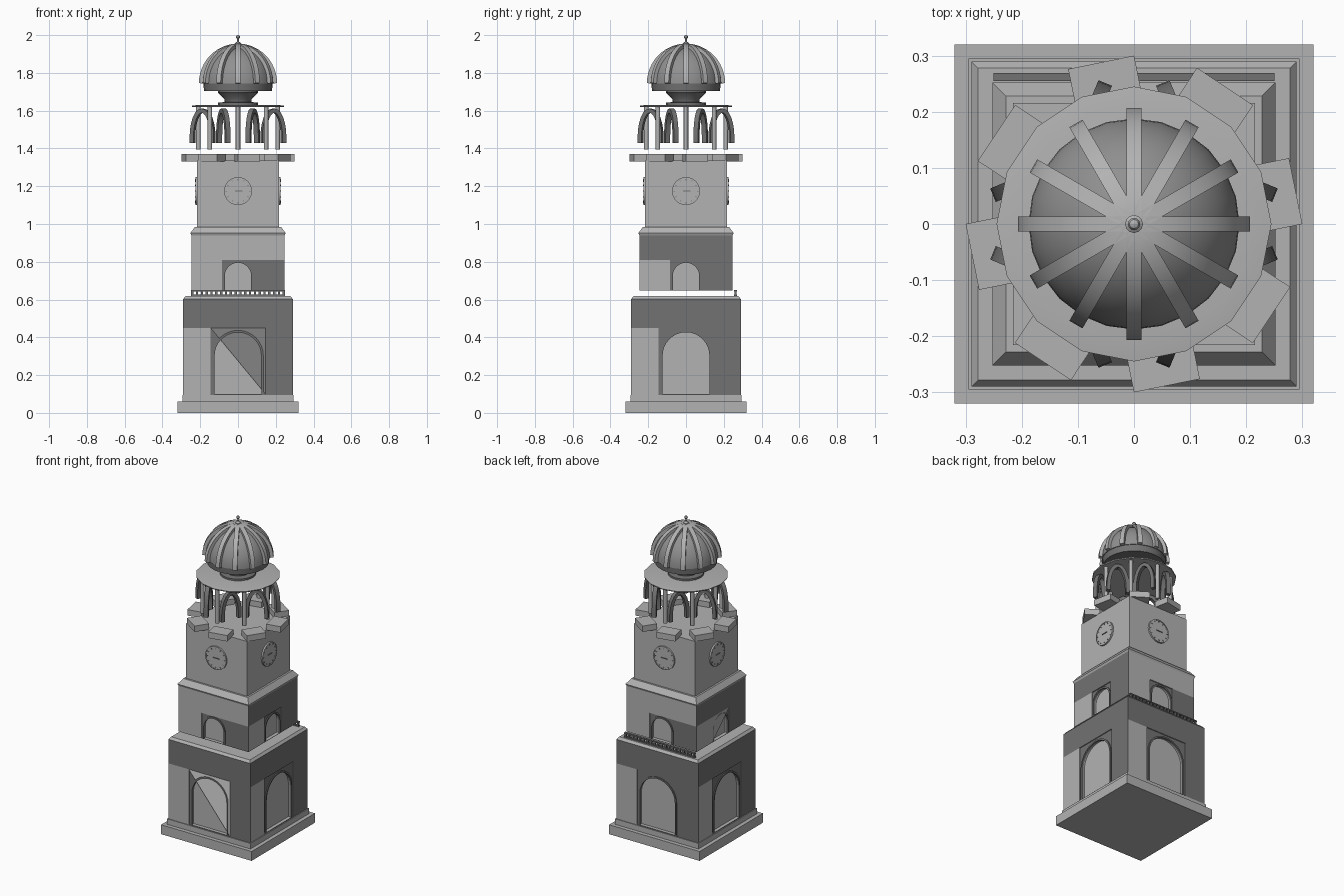
import bpy, bmesh
from math import pi, sin, cos, radians
from mathutils import Matrix, Vector

if "Cube" in bpy.data.objects:
    bpy.data.objects.remove(bpy.data.objects["Cube"])

ZAX = 'Z'


def stone(name, v):
    m = bpy.data.materials.new(name)
    m.diffuse_color = (v, v, v, 1)
    m.use_nodes = True
    m.node_tree.nodes["Principled BSDF"].inputs["Base Color"].default_value = m.diffuse_color
    return m


STONE, DARK = stone("stone", 0.45), stone("dark_stone", 0.17)


def finish(name, bm, mat=STONE, smooth=True):
    bmesh.ops.recalc_face_normals(bm, faces=bm.faces)
    me = bpy.data.meshes.new(name)
    bm.to_mesh(me)
    bm.free()
    me.materials.append(mat)
    ob = bpy.data.objects.new(name, me)
    bpy.context.collection.objects.link(ob)
    bpy.ops.object.select_all(action='DESELECT')
    ob.select_set(True)
    bpy.context.view_layer.objects.active = ob
    if smooth:
        bpy.ops.object.shade_smooth_by_angle(angle=radians(35))
    return ob


def add_box(bm, size, mat):
    bmesh.ops.create_cube(bm, size=1, matrix=mat @ Matrix.Diagonal((*size, 1)))


def lathe(name, profile, n, start=0.0, k=1.0, mat=STONE, smooth=True):
    """Spin an (r, z) profile around the tower axis."""
    bm = bmesh.new()
    rings = [[bm.verts.new((r * k * cos(start + 2 * pi * i / n),
                            r * k * sin(start + 2 * pi * i / n), z))
              for i in range(n)] for r, z in profile]
    for a, b in zip(rings, rings[1:]):
        for i in range(n):
            j = (i + 1) % n
            bm.faces.new((a[i], a[j], b[j], b[i]))
    bm.faces.new(rings[0])
    bm.faces.new(rings[-1])
    return finish(name, bm, mat, smooth)


def block(name, profile, mat=STONE):
    """Square tier; r is the half side."""
    return lathe(name, profile, 4, pi / 4, 2 ** 0.5, mat, False)


def arch_path(w, z0, spring, n=16, rise=None):
    h = rise or w
    return ([(w, z0)] + [(w * cos(pi * i / n), spring + h * sin(pi * i / n))
                         for i in range(n + 1)] + [(-w, z0)])


def sweep(bm, path, wid, dep, mat):
    """Rectangular section swept along an open path in local XZ."""
    rings = []
    for i, p in enumerate(path):
        a = Vector(path[max(i - 1, 0)])
        b = Vector(path[min(i + 1, len(path) - 1)])
        t = (b - a).normalized()
        rings.append([bm.verts.new(mat @ Vector((p[0] + s * t.y * wid / 2, d * dep / 2,
                                                 p[1] - s * t.x * wid / 2)))
                      for s, d in ((-1, -1), (1, -1), (1, 1), (-1, 1))])
    for a, b in zip(rings, rings[1:]):
        for i in range(4):
            j = (i + 1) % 4
            bm.faces.new((a[i], a[j], b[j], b[i]))
    bm.faces.new(rings[0])
    bm.faces.new(rings[-1])


def carve(target, outline, half, depth):
    """Cut the outline to a given depth into all four walls."""
    for k in range(4):
        bm = bmesh.new()
        rot = Matrix.Rotation(k * pi / 2, 4, ZAX)
        f, b = ([bm.verts.new(rot @ Vector((x, y, z))) for x, z in outline]
                for y in (-half - 0.1, -half + depth))
        bm.faces.new(f)
        bm.faces.new(b)
        for i in range(len(f)):
            j = (i + 1) % len(f)
            bm.faces.new((f[i], f[j], b[j], b[i]))
        cut = finish("wall_cutter", bm, DARK, False)
        mod = target.modifiers.new("recess", 'BOOLEAN')
        mod.operation, mod.solver, mod.object = 'DIFFERENCE', 'EXACT', cut
        bpy.context.view_layer.objects.active = target
        bpy.ops.object.modifier_apply(modifier=mod.name)
        bpy.data.objects.remove(cut)


def arched_storey(name, profile, half, pw, ptop, w, z0, spring, light_upper):
    ob = block(name, profile)
    carve(ob, [(-pw, z0), (pw, z0), (pw, ptop), (-pw, ptop)], half, 0.006)
    carve(ob, arch_path(w, z0, spring), half, 0.022)
    # two-tone stonework: light arch infill and left strip, dark elsewhere
    ob.data.materials.clear()
    for m in (STONE, DARK):
        ob.data.materials.append(m)
    bm = bmesh.new()
    bm.from_mesh(ob.data)
    for co, no in (((0, 0, ptop), (0, 0, 1)), ((pw, 0, 0), (1, 0, 0)), ((-pw, 0, 0), (1, 0, 0)),
                   ((0, pw, 0), (0, 1, 0)), ((0, -pw, 0), (0, 1, 0))):
        bmesh.ops.bisect_plane(bm, geom=bm.verts[:] + bm.edges[:] + bm.faces[:],
                               plane_co=co, plane_no=no)
    for f in bm.faces:
        n, c = f.normal, f.calc_center_median()
        side = Vector((0, 0, 1)).cross(n).dot(c)
        light = (abs(n.z) > 0.3 or half - n.dot(c) > 0.015
                 or (c.z < ptop and side < -pw)
                 or (light_upper and c.z > ptop and abs(n.y) > 0.9))
        f.material_index = 0 if light else 1
    bm.to_mesh(ob.data)
    bm.free()
    # moulding around each arch
    bm = bmesh.new()
    for k in range(4):
        m = Matrix.Rotation(k * pi / 2, 4, ZAX) @ Matrix.Translation((0, -half + 0.006, 0))
        sweep(bm, arch_path(w + 0.002, z0, spring), 0.01, 0.012, m)
    finish(name + "_arch_mouldings", bm, DARK)


# stepped base
block("plinth", [(0.32, 0), (0.32, 0.06)])
block("base_step", [(0.295, 0.06), (0.295, 0.095)])

# two arched storeys with sloped tops
arched_storey("lower_storey", [(0.29, 0.09), (0.29, 0.603), (0.278, 0.618)],
              0.29, 0.145, 0.45, 0.127, 0.1, 0.303, False)
arched_storey("middle_storey", [(0.247, 0.648), (0.247, 0.945)],
              0.247, 0.085, 0.81, 0.073, 0.65, 0.725, True)
block("middle_cornice", [(0.247, 0.94), (0.252, 0.952), (0.228, 0.985)])

# balustrade along the back terrace
bm = bmesh.new()
for z in (0.622, 0.646):
    add_box(bm, (0.5, 0.014, 0.007), Matrix.Translation((0, 0.262, z)))
for i in range(20):
    add_box(bm, (0.012, 0.01, 0.024), Matrix.Translation((-0.242 + i * 0.0255, 0.262, 0.634)))
finish("back_balustrade", bm, DARK, False)

# clock storey with a dial on each side
block("clock_storey", [(0.216, 0.98), (0.216, 1.335)])
faces, rims, hands = bmesh.new(), bmesh.new(), bmesh.new()
circle = [(0.071 * cos(pi * i / 16), 0.071 * sin(pi * i / 16)) for i in range(33)]
for k in range(4):
    m = Matrix.Rotation(k * pi / 2, 4, ZAX) @ Matrix.Translation((0, -0.216, 1.174))
    bmesh.ops.create_cone(faces, cap_ends=True, segments=32, radius1=0.07, radius2=0.07,
                          depth=0.016, matrix=m @ Matrix.Rotation(pi / 2, 4, 'X'))
    sweep(rims, circle, 0.006, 0.02, m)
    for i in range(12):
        add_box(hands, (0.008, 0.003, 0.003), m @ Matrix.Rotation(i * pi / 6, 4, 'Y')
                @ Matrix.Translation((0.061, -0.009, 0)))
    add_box(hands, (0.042, 0.004, 0.005), m @ Matrix.Translation((0.004, -0.01, 0)))
finish("clock_faces", faces)
finish("clock_rims", rims)
finish("clock_hands_and_marks", hands, DARK, False)

# ring of eight parapet slabs
bm = bmesh.new()
for k in range(8):
    add_box(bm, (0.09, 0.12, 0.038), Matrix.Rotation(radians(11.5 + 45 * k), 4, ZAX)
            @ Matrix.Translation((0.249, 0, 1.351)))
finish("parapet_slabs", bm, STONE, False)

# open belfry: columns and small arches
cols, arches = bmesh.new(), bmesh.new()
for k in range(8):
    a = k * pi / 4
    bmesh.ops.create_cone(cols, cap_ends=True, segments=12, radius1=0.012, radius2=0.012,
                          depth=0.23, matrix=Matrix.Translation((0.21 * cos(a), 0.21 * sin(a), 1.51)))
    a += pi / 8
    sweep(arches, arch_path(0.058, 1.43, 1.46, 12, 0.14), 0.022, 0.026,
          Matrix.Translation((0.203 * cos(a), 0.203 * sin(a), 0)) @ Matrix.Rotation(-a, 4, ZAX))
finish("belfry_columns", cols)
finish("belfry_arches", arches, DARK)
lathe("belfry_roof_disc", [(0.243, 1.62), (0.245, 1.626), (0.21, 1.631)], 16)

# neck and drum under the dome
lathe("dome_neck", [(0.105, 1.63), (0.105, 1.642), (0.07, 1.646), (0.072, 1.66),
                    (0.105, 1.695), (0.105, 1.71)], 16, mat=DARK)
lathe("dome_drum", [(0.18, 1.705), (0.184, 1.75)], 24, mat=DARK)

# ribbed dome
R, H, ZB = 0.188, 0.193, 1.745
lathe("dome", [(R * cos(t * pi / 24), ZB + H * sin(t * pi / 24)) for t in range(12)]
      + [(0.002, ZB + H)], 24, mat=stone("dome_stone", 0.28))
bm = bmesh.new()
rib = [(0.197 * cos(t * pi / 24), ZB + 0.2 * sin(t * pi / 24)) for t in range(13)]
for k in range(12):
    sweep(bm, rib, 0.02, 0.027, Matrix.Rotation(k * pi / 6, 4, ZAX))
finish("dome_ribs", bm)

# finial
lathe("finial", [(0.016, 1.94), (0.016, 1.958), (0.005, 1.966), (0.004, 1.98), (0.009, 1.985),
                 (0.011, 1.99), (0.008, 1.997), (0.002, 2.0)], 12)
